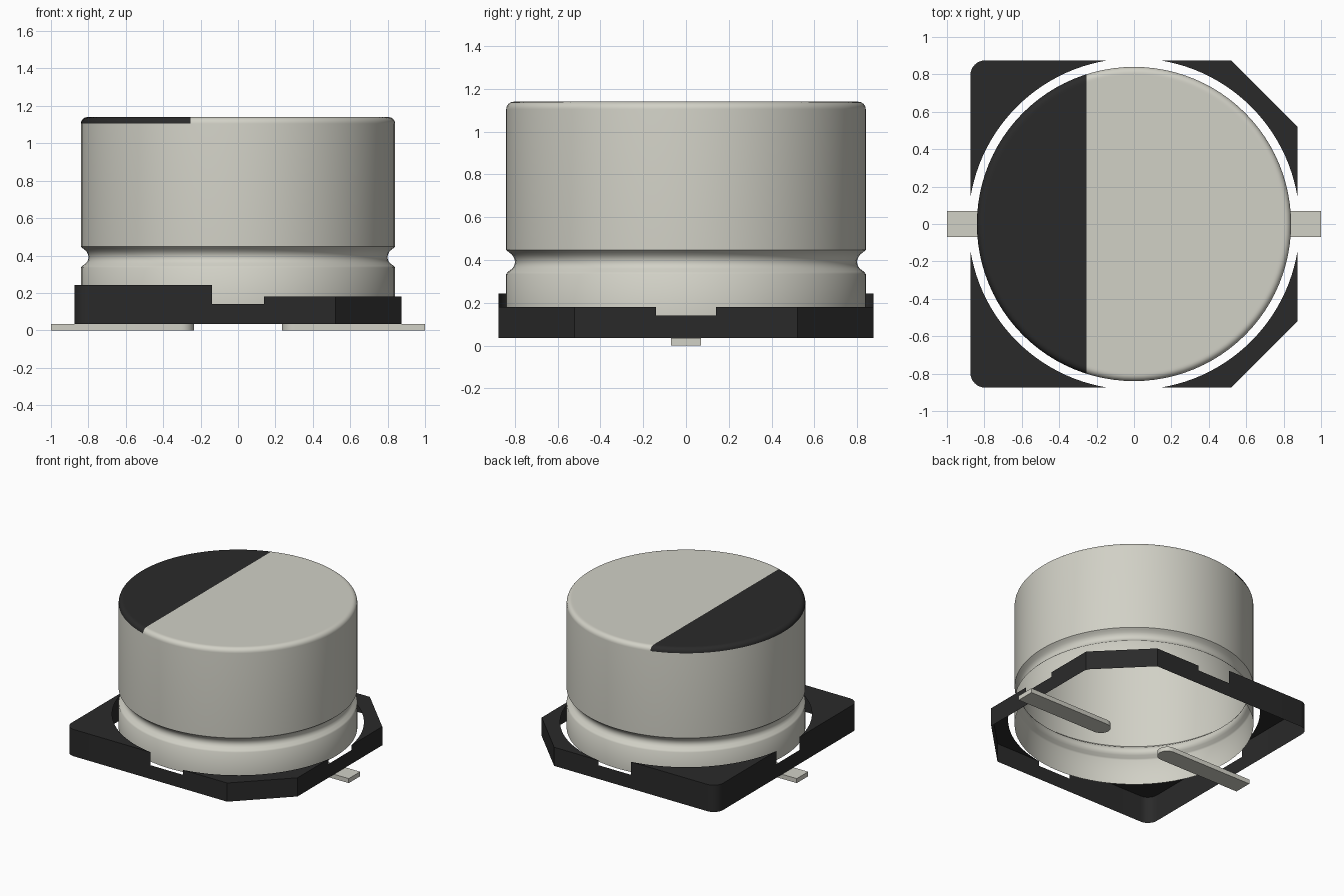
import bpy, bmesh, math

cube = bpy.data.objects.get("Cube")
if cube:
    bpy.data.objects.remove(cube, do_unlink=True)


def material(name, rgb):
    m = bpy.data.materials.new(name)
    m.use_nodes = True
    m.diffuse_color = (*rgb, 1)
    m.node_tree.nodes["Principled BSDF"].inputs["Base Color"].default_value = (*rgb, 1)
    return m


METAL = material("warm_grey_metal", (0.64, 0.635, 0.565))
BLACK = material("black_plastic", (0.023, 0.023, 0.023))


def finish(name, bm, mats, smooth=None):
    bmesh.ops.remove_doubles(bm, verts=bm.verts, dist=1e-5)
    bmesh.ops.recalc_face_normals(bm, faces=bm.faces)
    mesh = bpy.data.meshes.new(name)
    bm.to_mesh(mesh)
    bm.free()
    for m in mats:
        mesh.materials.append(m)
    ob = bpy.data.objects.new(name, mesh)
    bpy.context.collection.objects.link(ob)
    if smooth:
        bpy.ops.object.select_all(action="DESELECT")
        ob.select_set(True)
        bpy.context.view_layer.objects.active = ob
        bpy.ops.object.shade_smooth_by_angle(angle=math.radians(smooth))
    return ob


# Can: revolved open-bottomed shell with a crimp groove and rounded top edge
R, TOP, FILLET = 0.84, 1.14, 0.035
SEG = 96
profile = [(R, 0.14), (R, 0.335), (0.832, 0.345), (0.812, 0.36), (0.802, 0.375),
           (0.799, 0.39), (0.802, 0.407), (0.812, 0.424), (0.828, 0.437), (R, 0.447)]
for i in range(7):
    a = i / 6 * math.pi / 2
    profile.append((R - FILLET + FILLET * math.cos(a), TOP - FILLET + FILLET * math.sin(a)))
profile.append((R - FILLET - 0.01, TOP))

bm = bmesh.new()
rings = [[bm.verts.new((r * math.cos(2 * math.pi * s / SEG), r * math.sin(2 * math.pi * s / SEG), z))
          for s in range(SEG)] for r, z in profile]
for lo, hi in zip(rings, rings[1:]):
    for s in range(SEG):
        t = (s + 1) % SEG
        bm.faces.new((lo[s], lo[t], hi[t], hi[s]))
bm.faces.new(rings[-1])

# Polarity mark: cut the top straight across and darken one side
STRIPE_X = -0.255
lid = [f for f in bm.faces if f.calc_center_median().z > TOP - FILLET]
geom = lid + list({e for f in lid for e in f.edges}) + list({v for f in lid for v in f.verts})
bmesh.ops.bisect_plane(bm, geom=geom, plane_co=(STRIPE_X, 0, 0), plane_no=(1, 0, 0), dist=1e-6)
for f in bm.faces:
    c = f.calc_center_median()
    f.material_index = int(c.z > TOP - FILLET and c.x < STRIPE_X)
finish("can", bm, [METAL, BLACK], smooth=40)

# Base: four corner plates with skirts around a round hole, open underneath
H, GAP, FLOOR, NOTCH = 0.875, 0.14, 0.035, 0.142
HOLE = math.hypot(H, GAP)
CHAMFER, ROUND = 0.52, 0.08


def base_corner(bm, sx, sy):
    if sx > 0:
        bend, height = [(H, CHAMFER), (CHAMFER, H)], 0.18
    else:
        c, n = H - ROUND, 8
        bend = [(c + ROUND * math.cos(i / n * math.pi / 2), c + ROUND * math.sin(i / n * math.pi / 2))
                for i in range(n + 1)]
        height = 0.243
    outer = [(H, GAP)] + bend + [(GAP, H)]
    a0 = math.atan2(GAP, H)
    a1 = math.pi / 2 - a0
    arc = [(HOLE * math.cos(a1 + (a0 - a1) * i / 24), HOLE * math.sin(a1 + (a0 - a1) * i / 24))
           for i in range(1, 24)]
    top = [bm.verts.new((sx * x, sy * y, height)) for x, y in outer + arc]
    foot = [bm.verts.new((sx * x, sy * y, FLOOR)) for x, y in outer]
    bm.faces.new(top)
    for i in range(len(outer) - 1):
        bm.faces.new((foot[i], foot[i + 1], top[i + 1], top[i]))


bm = bmesh.new()
for sx in (1, -1):
    for sy in (1, -1):
        base_corner(bm, sx, sy)
# Low bridges across the notch in the middle of each side
for k in range(4):
    c, s = round(math.cos(k * math.pi / 2)), round(math.sin(k * math.pi / 2))
    bm.faces.new([bm.verts.new((c * H - s * y, s * H + c * y, z))
                  for y, z in ((-GAP, FLOOR), (GAP, FLOOR), (GAP, NOTCH), (-GAP, NOTCH))])
finish("base", bm, [BLACK], smooth=25)

# Leads: flat tabs with a rounded inner end
W = 0.07
for name, side in (("left_lead", 1), ("right_lead", -1)):
    bm = bmesh.new()
    pts = [(1.0, -W), (1.0, W)]
    for i in range(13):
        a = math.pi / 2 + math.pi * i / 12
        pts.append((0.235 + W + W * math.cos(a), W * math.sin(a)))
    face = bm.faces.new([bm.verts.new((side * x, y, 0)) for x, y in pts])
    up = bmesh.ops.extrude_face_region(bm, geom=[face])["geom"]
    bmesh.ops.translate(bm, vec=(0, 0, FLOOR), verts=[v for v in up if isinstance(v, bmesh.types.BMVert)])
    finish(name, bm, [METAL], smooth=30)
